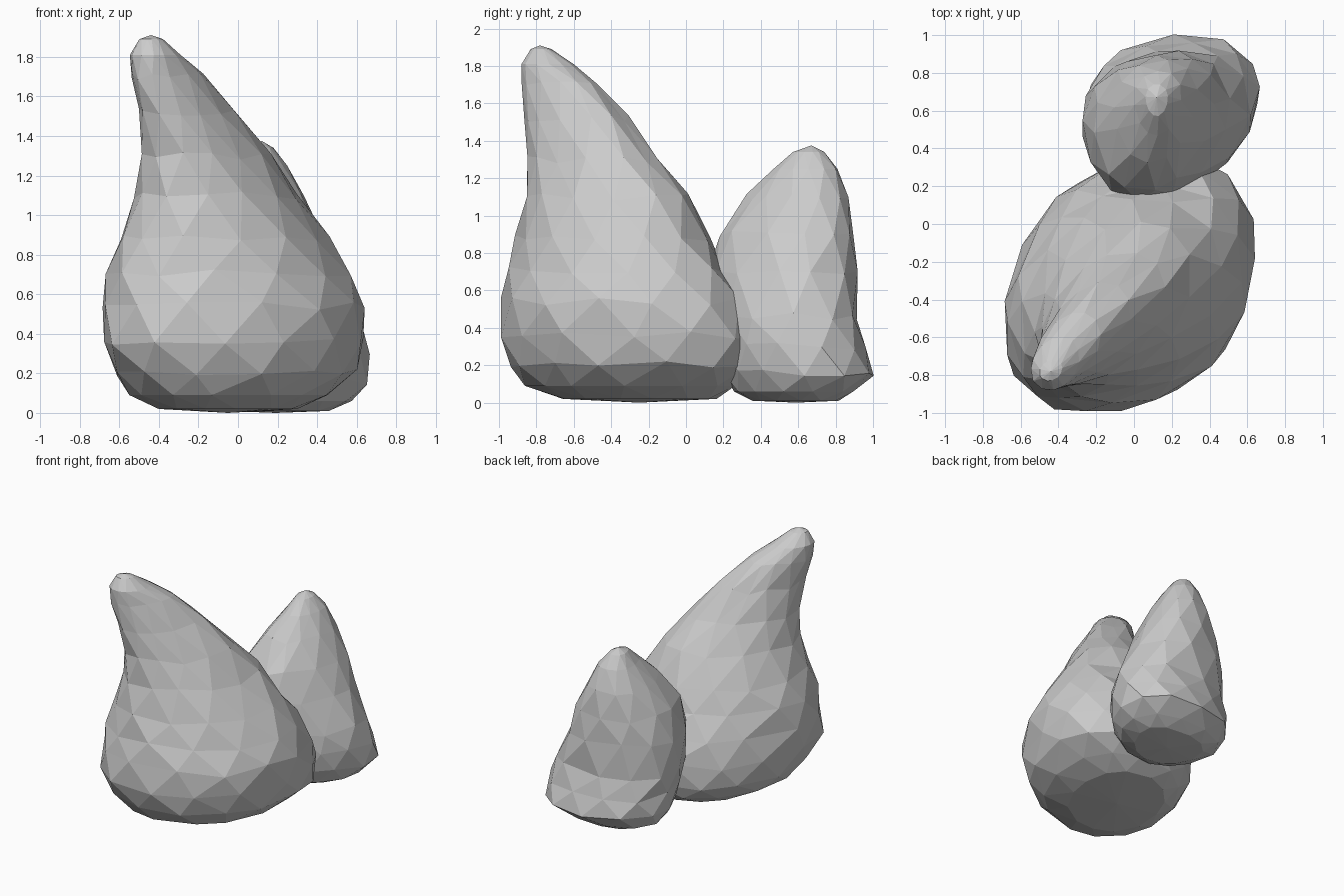
import bpy, bmesh, math, random

if "Cube" in bpy.data.objects:
    bpy.data.objects.remove(bpy.data.objects["Cube"])


def squared(c, power):
    """Push an oval coordinate outward for blunter corners."""
    return math.copysign(abs(c) ** power, c)


def loft_rock(name, levels, sides, taper, tip, seed):
    """Faceted boulder from skewed oval sections: z, x0, x1, y0, y1, skew, power."""
    rng = random.Random(seed)
    bm = bmesh.new()
    rings = []
    for i, (z, x0, x1, y0, y1, skew, power) in enumerate(levels):
        cx, cy = (x0 + x1) / 2, (y0 + y1) / 2
        rx, ry = (x1 - x0) / 2, (y1 - y0) / 2
        phase = math.asin(skew)
        ring = []
        for k in range(sides):
            t = 2 * math.pi * (k + 0.5 * (i % 2) + rng.uniform(-0.15, 0.15)) / sides
            v = squared(math.sin(t + phase), power)
            u = squared(math.cos(t), power) * (1 + taper * v) / (1 + taper * 0.15)
            j = 1.01 + rng.uniform(-0.015, 0.015)
            dz = rng.uniform(-0.02, 0.02) if 1 < i < len(levels) - 2 else 0
            ring.append(bm.verts.new((cx + rx * u * j, cy + ry * v * j, z + dz)))
        rings.append(ring)
    # staggered triangles between neighbouring rings
    for i in range(len(rings) - 1):
        a, b = rings[i], rings[i + 1]
        for k in range(sides):
            n = (k + 1) % sides
            if i % 2 == 0:
                bm.faces.new((a[k], a[n], b[k]))
                bm.faces.new((a[n], b[n], b[k]))
            else:
                bm.faces.new((a[k], a[n], b[n]))
                bm.faces.new((a[k], b[n], b[k]))
    # underside and summit
    z, x0, x1, y0, y1 = levels[0][:5]
    for ring, pos, flip in ((rings[0], ((x0 + x1) / 2, (y0 + y1) / 2, 0), True),
                            (rings[-1], tip, False)):
        c = bm.verts.new(pos)
        for k in range(sides):
            p, q = ring[k], ring[(k + 1) % sides]
            bm.faces.new((q, p, c) if flip else (p, q, c))
    bmesh.ops.recalc_face_normals(bm, faces=bm.faces[:])
    mesh = bpy.data.meshes.new(name)
    bm.to_mesh(mesh)
    bm.free()
    ob = bpy.data.objects.new(name, mesh)
    bpy.context.collection.objects.link(ob)
    return ob


# Tall leaning boulder at the front
loft_rock("large_rock", [
    (0.02, -.40, .30, -.66, .16, .20, .95),
    (0.09, -.54, .46, -.86, .27, .22, .95),
    (0.20, -.63, .60, -.94, .36, .26, .92),
    (0.36, -.68, .64, -1.0, .37, .28, .90),
    (0.54, -.68, .64, -.99, .30, .26, .92),
    (0.71, -.66, .57, -.95, .21, .28, .95),
    (0.88, -.60, .46, -.91, .13, .30, .97),
    (1.10, -.52, .31, -.86, .01, .35, 1),
    (1.30, -.49, .16, -.84, -.15, .40, 1),
    (1.52, -.50, -.02, -.86, -.31, .45, 1),
    (1.70, -.54, -.18, -.875, -.47, .40, 1),
    (1.81, -.545, -.29, -.88, -.60, .25, 1),
    (1.89, -.50, -.38, -.83, -.72, .2, 1),
], 13, 0.0, (-.44, -.78, 1.91), 4)

# Shorter pointed boulder at the back
loft_rock("small_rock", [
    (0.01, -.08, .46, .36, .82, .10, .95),
    (0.06, -.20, .57, .25, .90, .10, .95),
    (0.16, -.26, .66, .20, 1.0, .12, .95),
    (0.30, -.28, .66, .17, .96, .12, .95),
    (0.46, -.29, .61, .14, .92, .15, .95),
    (0.70, -.28, .50, .12, .91, .18, .95),
    (0.90, -.22, .42, .17, .90, .20, .95),
    (1.10, -.11, .33, .33, .87, .15, .95),
    (1.25, .00, .25, .47, .81, .1, .95),
    (1.34, .06, .18, .57, .74, .0, 1),
], 12, 0.17, (.12, .67, 1.375), 9)
